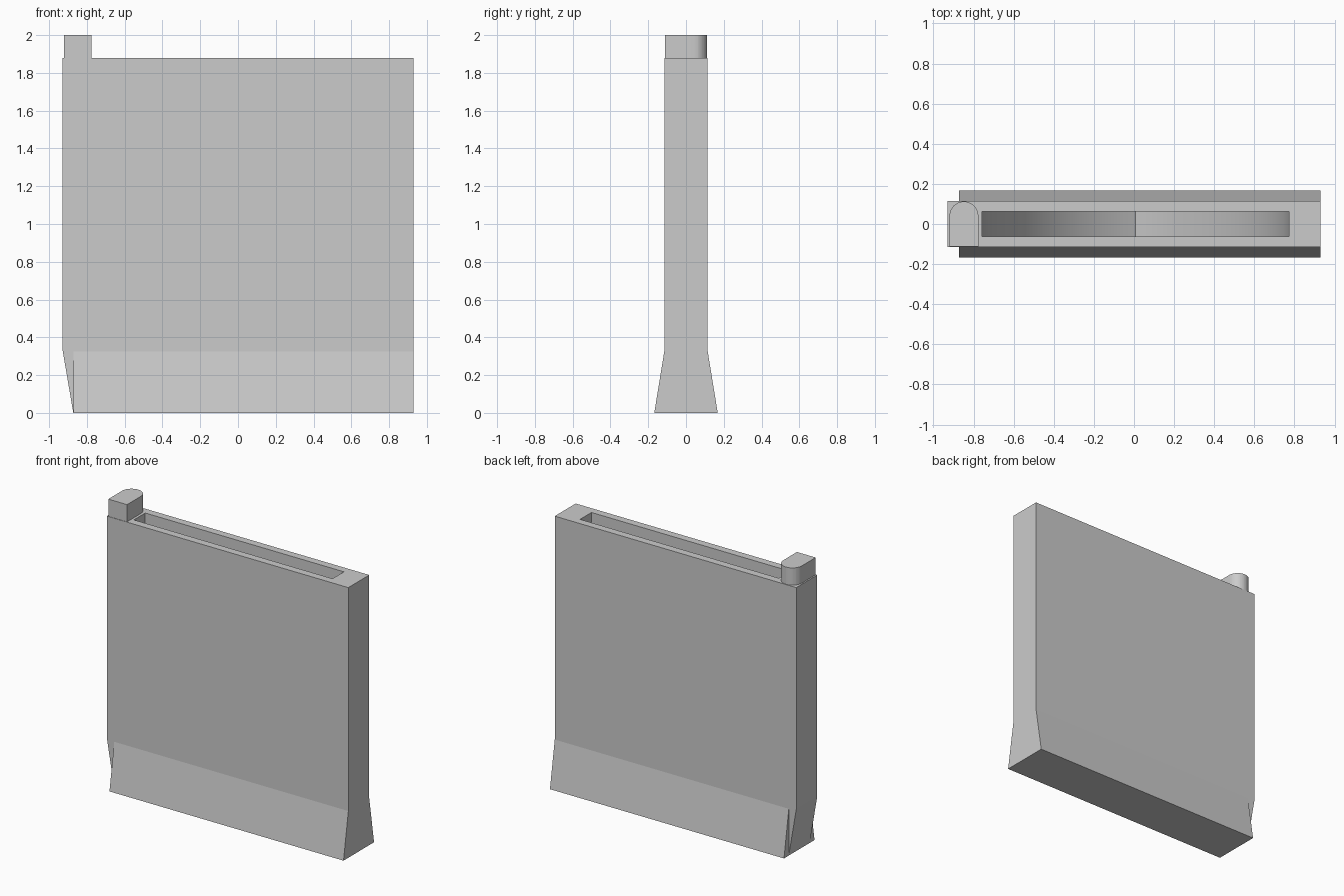
import bpy, bmesh, math
from mathutils import Vector

if "Cube" in bpy.data.objects:
    bpy.data.objects.remove(bpy.data.objects["Cube"])


def prism(name, points, start, end, place):
    """Extrude a 2D profile; place(u, v, w) maps it into 3D."""
    bm = bmesh.new()
    rings = [[bm.verts.new(place(u, v, w)) for u, v in points] for w in (start, end)]
    bm.faces.new(rings[0])
    bm.faces.new(rings[1])
    n = len(points)
    for i in range(n):
        j = (i + 1) % n
        bm.faces.new((rings[0][i], rings[0][j], rings[1][j], rings[1][i]))
    bmesh.ops.recalc_face_normals(bm, faces=bm.faces)
    mesh = bpy.data.meshes.new(name)
    bm.to_mesh(mesh)
    bm.free()
    obj = bpy.data.objects.new(name, mesh)
    bpy.context.collection.objects.link(obj)
    return obj


def boolean(target, tool, operation):
    mod = target.modifiers.new(tool.name, 'BOOLEAN')
    mod.operation, mod.solver, mod.object = operation, 'EXACT', tool
    bpy.context.view_layer.objects.active = target
    bpy.ops.object.modifier_apply(modifier=mod.name)
    bpy.data.objects.remove(tool)


along_y = lambda u, v, w: Vector((u, w, v))   # profile in xz
along_x = lambda u, v, w: Vector((w, u, v))   # profile in yz
along_z = lambda u, v, w: Vector((u, v, w))   # profile in xy

T = 0.115
LEFT, RIGHT, TOP = -0.93, 0.93, 1.88

# Thin slab with the tapered lower left edge
body = prism("holder_body", [(-0.872, 0), (RIGHT, 0), (RIGHT, TOP), (LEFT, TOP), (LEFT, 0.34)],
             -T, T, along_y)

# Flared foot, front and back
foot = prism("flared_foot", [(-0.168, 0), (0.168, 0), (T, 0.325), (-T, 0.325)],
             -0.872, RIGHT, along_x)
boolean(body, foot, 'UNION')

# Deep slot with curved walls meeting in a ridge at the middle
cx, half, spring = 0.007, 0.765, 1.68
steps = 24
arc = [(half - 2 * half * math.cos(a), -2 * half * math.sin(a))
       for a in (math.pi / 3 * i / steps for i in range(steps + 1))]
left = [(cx + x, spring + z) for x, z in arc]
right = [(cx - x, spring + z) for x, z in reversed(arc[:-1])]
slot = prism("slot_cutter", [(cx - half, 2.1)] + left + right + [(cx + half, 2.1)],
             -0.0625, 0.0625, along_y)
slot.hide_render = True
boolean(body, slot, 'DIFFERENCE')

# Plain raised marker tab with a rounded back end
r, tx, ty = 0.072, -0.848, 0.04
tab_round = [(tx + r * math.cos(math.pi * i / 20), ty + r * math.sin(math.pi * i / 20))
             for i in range(21)]
tab = prism("marker_tab", [(tx - r, -0.112), (tx + r, -0.112)] + tab_round, TOP, 2.0, along_z)

# Smooth the curved walls, keep the corners crisp
for obj in (body, tab):
    bpy.ops.object.select_all(action='DESELECT')
    obj.select_set(True)
    bpy.context.view_layer.objects.active = obj
    bpy.ops.object.shade_smooth_by_angle(angle=math.radians(9))
